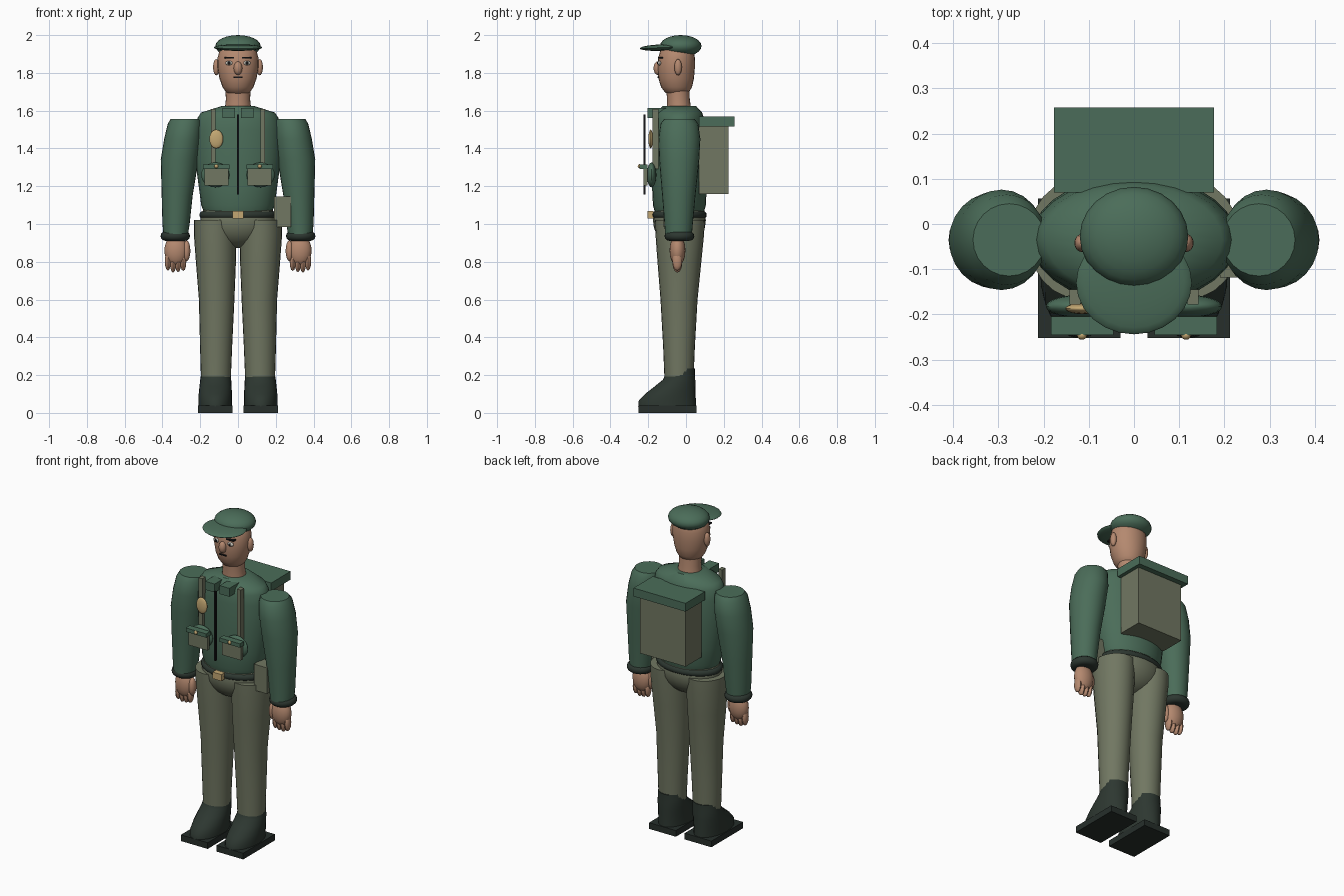
import bpy, bmesh, math
from mathutils import Matrix

if "Cube" in bpy.data.objects:
    bpy.data.objects.remove(bpy.data.objects["Cube"])

CY = -0.035  # depth of the body axis


def material(name, rgb):
    m = bpy.data.materials.new(name)
    m.diffuse_color = (*rgb, 1)
    m.use_nodes = True
    m.node_tree.nodes["Principled BSDF"].inputs["Base Color"].default_value = m.diffuse_color
    return m


GREEN = material("jacket green", (0.070, 0.152, 0.100))
KHAKI = material("khaki cloth", (0.165, 0.185, 0.122))
SKIN = material("skin", (0.46, 0.25, 0.16))
BOOT = material("boot green black", (0.026, 0.038, 0.030))
SOLE = material("sole dark", (0.020, 0.028, 0.024))
BRASS = material("brass", (0.55, 0.39, 0.17))
BLACK = material("black", (0.008, 0.008, 0.009))
WHITE = material("eye white", (0.55, 0.53, 0.47))


def finish(bm, name, mat, smooth=True):
    bmesh.ops.recalc_face_normals(bm, faces=bm.faces)
    me = bpy.data.meshes.new(name)
    bm.to_mesh(me)
    bm.free()
    me.materials.append(mat)
    ob = bpy.data.objects.new(name, me)
    bpy.context.collection.objects.link(ob)
    if smooth:
        bpy.ops.object.select_all(action='DESELECT')
        ob.select_set(True)
        bpy.context.view_layer.objects.active = ob
        bpy.ops.object.shade_smooth_by_angle(angle=math.radians(40))
    return ob


def box(name, mat, x, y, z):
    """Box from (min, max) on each axis."""
    bm = bmesh.new()
    size = [b - a for a, b in (x, y, z)]
    mid = [(a + b) / 2 for a, b in (x, y, z)]
    bmesh.ops.create_cube(bm, size=1, matrix=Matrix.Translation(mid) @ Matrix.Diagonal((*size, 1)))
    return finish(bm, name, mat, False)


def ball(name, mat, center, radii, seg=24, tilt=0):
    bm = bmesh.new()
    m = Matrix.Translation(center) @ Matrix.Rotation(tilt, 4, 'X') @ Matrix.Diagonal((*radii, 1))
    bmesh.ops.create_uvsphere(bm, u_segments=seg, v_segments=seg // 2, radius=1, matrix=m)
    return finish(bm, name, mat)


def loft(name, mat, rings, seg=24):
    """Capped skin over ellipses given as (z, cx, cy, rx, ry)."""
    bm = bmesh.new()
    loops = []
    for z, cx, cy, rx, ry in rings:
        loops.append([bm.verts.new((cx + rx * math.cos(a), cy + ry * math.sin(a), z))
                      for a in (2 * math.pi * i / seg for i in range(seg))])
    for lo, hi in zip(loops, loops[1:]):
        for i in range(seg):
            j = (i + 1) % seg
            bm.faces.new((lo[i], lo[j], hi[j], hi[i]))
    bm.faces.new(loops[0])
    bm.faces.new(loops[-1])
    return finish(bm, name, mat)


def band(name, mat, cx, z, rx, ry, r, h):
    """Rounded band around an elliptical section."""
    steps = [math.radians(a) for a in range(-90, 91, 30)]
    return loft(name, mat, [(z + h * math.sin(a), cx, CY, rx - r + r * math.cos(a),
                             ry - r + r * math.cos(a)) for a in steps])


# torso, belt and pelvis
loft("torso", GREEN, [(1.07, 0, CY, .183, .132), (1.10, 0, CY, .195, .140), (1.20, 0, CY, .208, .145),
                      (1.35, 0, CY, .228, .143), (1.50, 0, CY, .226, .138), (1.56, 0, CY, .215, .130),
                      (1.59, 0, CY, .195, .120), (1.625, 0, CY, .085, .088)], 28)
band("belt", BOOT, 0, 1.048, .205, .145, .022, .021)
box("buckle", BRASS, (-.03, .03), (-.205, -.172), (1.03, 1.07))
ball("pelvis", KHAKI, (0, CY, 1.02), (.20, .14, .148))

# neck, head and cap
loft("neck", SKIN, [(1.61, 0, -.037, .070, .064), (1.66, 0, -.04, .064, .060), (1.73, 0, -.045, .068, .062)])
loft("head", SKIN, [(1.685, 0, -.045, .042, .042), (1.695, 0, -.048, .062, .062), (1.725, 0, -.05, .082, .082),
                    (1.77, 0, -.052, .098, .094), (1.83, 0, -.052, .109, .099), (1.88, 0, -.05, .108, .097),
                    (1.93, 0, -.047, .095, .085), (1.96, 0, -.045, .06, .06)])
ball("cap_crown", GREEN, (0, -.028, 1.942), (.120, .110, .058))
ball("cap_visor", GREEN, (0, -.130, 1.934), (.128, .114, .017), tilt=.04)
ball("nose", SKIN, (0, -.149, 1.825), (.023, .023, .036), 16)
box("mouth", BLACK, (-.023, .023), (-.152, -.143), (1.774, 1.781))

# backpack and front closure
box("backpack", KHAKI, (-.155, .155), (.07, .225), (1.16, 1.53))
box("backpack_lid", GREEN, (-.177, .177), (.07, .258), (1.517, 1.568))
box("front_closure", BLACK, (-.006, .006), (-.226, -.214), (1.155, 1.58))
ball("medal", BRASS, (-.115, -.187, 1.45), (.037, .012, .05), 20)
box("hip_pouch", KHAKI, (.19, .28), (-.118, -.03), (.985, 1.145))

for s, side in ((-1, "right"), (1, "left")):
    def mbox(name, mat, x, y, z):
        return box(f"{side}_{name}", mat, sorted((s * x[0], s * x[1])), y, z)

    def mball(name, mat, c, r, seg=16):
        return ball(f"{side}_{name}", mat, (s * c[0], c[1], c[2]), r, seg)

    def mloft(name, mat, rings):
        return loft(f"{side}_{name}", mat, [(z, s * x, *rest) for z, x, *rest in rings])

    # face details
    mball("ear", SKIN, (.115, -.042, 1.83), (.017, .020, .043))
    mball("eye", WHITE, (.047, -.140, 1.852), (.021, .010, .012))
    mball("pupil", BLACK, (.047, -.149, 1.852), (.008, .004, .009), 12)
    mbox("eyebrow", BLACK, (.022, .072), (-.149, -.120), (1.876, 1.884))

    # collar, strap and chest pocket
    mbox("collar", GREEN, (.017, .083), (-.203, -.10), (1.562, 1.614))
    mbox("strap", KHAKI, (.118, .143), (-.178, -.145), (1.29, 1.61))
    mball("pocket_bulge", GREEN, (.12, -.182, 1.26), (.075, .025, .066), 20)
    mbox("pocket", KHAKI, (.05, .178), (-.226, -.205), (1.205, 1.30))
    mbox("pocket_flap", GREEN, (.045, .184), (-.245, -.205), (1.292, 1.316))
    mball("pocket_button", BRASS, (.115, -.246, 1.306), (.011, .010, .011), 12)

    # sleeve, cuff and hand
    mloft("sleeve", GREEN, [(.93, .330, -.040, .063, .070), (1.00, .328, -.039, .072, .075),
                            (1.15, .322, -.038, .082, .088), (1.34, .309, -.036, .100, .106),
                            (1.45, .293, -.035, .098, .111), (1.53, .282, -.035, .090, .100),
                            (1.557, .276, -.035, .080, .080)])
    band(f"{side}_cuff", BOOT, s * .332, .936, .078, .079, .026, .025)
    mball("palm", SKIN, (.328, -.045, .860), (.062, .042, .082), 20)
    mball("thumb", SKIN, (.273, -.052, .858), (.021, .025, .055))
    for i, drop in enumerate((.006, 0, -.002, .008)):
        mball(f"finger_{i + 1}", SKIN, (.290 + .027 * i, -.046, .795 + drop), (.0165, .026, .05), 12)

    # trouser leg, boot and sole
    mloft("trouser_leg", KHAKI, [(.18, .117, -.037, .079, .077), (.35, .116, -.037, .085, .084),
                                 (.60, .113, -.037, .094, .098), (.80, .117, -.035, .106, .116),
                                 (.95, .121, -.033, .113, .129), (1.02, .121, -.033, .113, .132)])
    mloft("boot", BOOT, [(.035, .120, -.100, .088, .153), (.065, .120, -.099, .088, .151),
                         (.10, .120, -.083, .088, .134), (.14, .119, -.058, .085, .108),
                         (.175, .118, -.037, .082, .086), (.20, .117, -.032, .079, .079),
                         (.235, .117, -.029, .076, .076)])
    mbox("sole", SOLE, (.030, .212), (-.252, .056), (0, .038))
